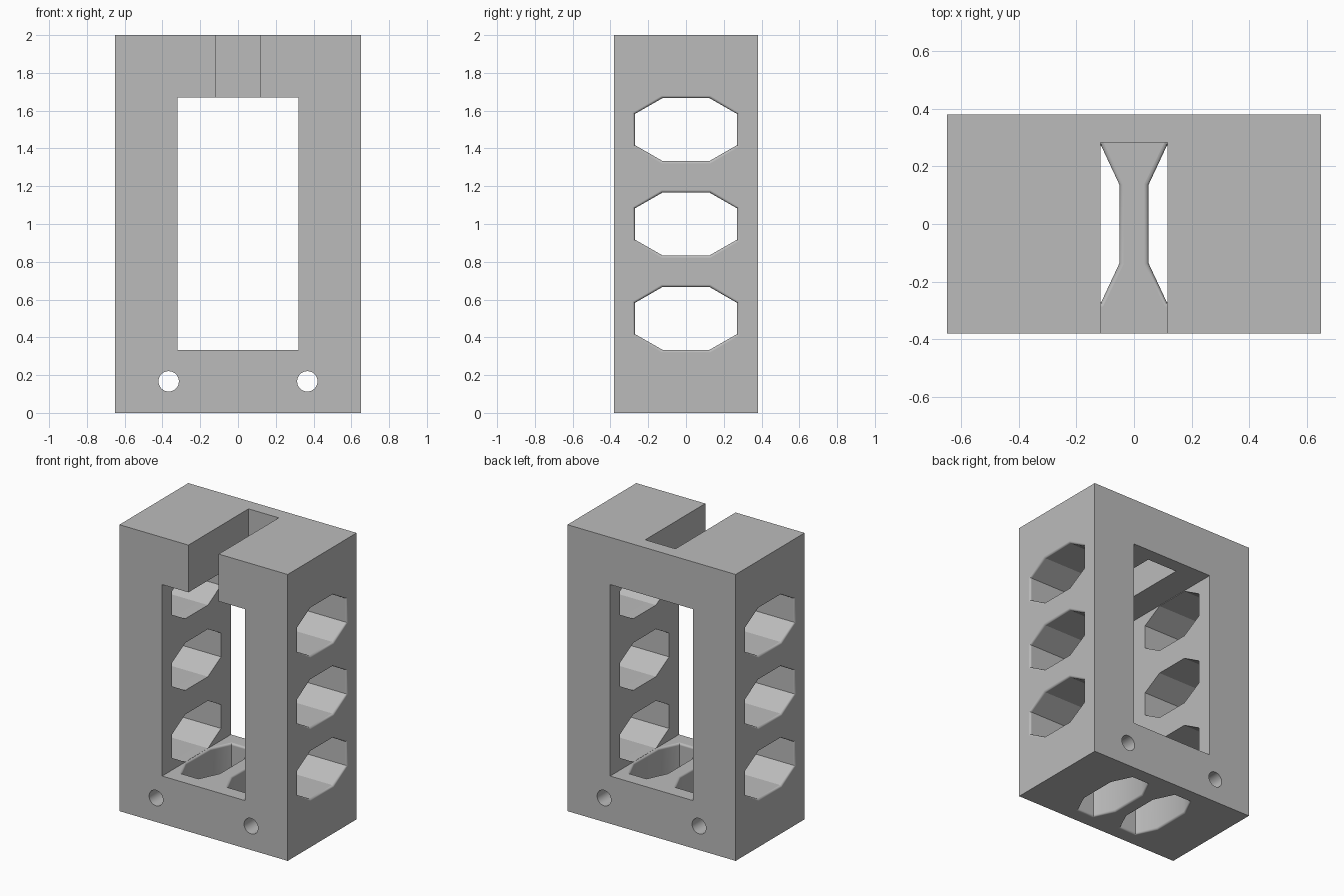
import bpy, bmesh, math
from mathutils import Vector

cube = bpy.data.objects.get("Cube")
if cube:
    bpy.data.objects.remove(cube, do_unlink=True)

grey = bpy.data.materials.new("plain grey")
grey.use_nodes = True
grey.diffuse_color = (0.5, 0.5, 0.5, 1)
grey.node_tree.nodes["Principled BSDF"].inputs["Base Color"].default_value = (0.5, 0.5, 0.5, 1)

ROUND = 0.014   # edge rounding on the eight-sided windows
OVER = 0.02     # how far cutters poke past a surface


def add_object(name, bm):
    bmesh.ops.recalc_face_normals(bm, faces=bm.faces)
    mesh = bpy.data.meshes.new(name)
    bm.to_mesh(mesh)
    bm.free()
    mesh.materials.append(grey)
    obj = bpy.data.objects.new(name, mesh)
    bpy.context.collection.objects.link(obj)
    return obj


def box(name, low, high):
    low, high = Vector(low), Vector(high)
    bm = bmesh.new()
    bmesh.ops.create_cube(bm, size=1)
    for v in bm.verts:
        v.co = (low + high) / 2 + v.co * (high - low)
    return add_object(name, bm)


def screw_hole(x, z):
    bm = bmesh.new()
    bmesh.ops.create_cone(bm, cap_ends=True, segments=32, radius1=0.054, radius2=0.054, depth=1)
    for v in bm.verts:
        v.co = (v.co.x + x, v.co.z, v.co.y + z)
    return add_object("screw_hole_cutter", bm)


def window(start, end, half_long, half_wide, corner_long, place, round_end):
    """Eight-sided cutter from start to end, flared where the rim is rounded."""
    arc = [math.radians(a) for a in (90, 67.5, 45, 22.5, 0)]
    flare = [(ROUND * (1 - math.sin(t)), ROUND * (1 - math.cos(t))) for t in arc]
    rings = [(start - OVER, ROUND)] + [(start + d, f) for d, f in flare]
    if round_end:
        rings += [(end - d, f) for d, f in reversed(flare)] + [(end + OVER, ROUND)]
    else:
        rings.append((end + OVER, 0))
    bm = bmesh.new()
    loops = []
    for depth, f in rings:
        a, b = half_long + f, half_wide + f
        c, d = corner_long + f * 0.3, half_wide / 2 + f * 0.5
        outline = [(a, -d), (a, d), (c, b), (-c, b), (-a, d), (-a, -d), (-c, -b), (c, -b)]
        loops.append([bm.verts.new(place(u, v, depth)) for u, v in outline])
    for one, two in zip(loops, loops[1:]):
        for i in range(8):
            j = (i + 1) % 8
            bm.faces.new((one[i], one[j], two[j], two[i]))
    bm.faces.new(loops[0])
    bm.faces.new(loops[-1])
    return add_object("window_cutter", bm)


# Block, main opening and the slot in the top
housing = box("housing", (-0.65, -0.38, 0), (0.65, 0.38, 2))
cutters = [
    box("opening_cutter", (-0.32, -0.5, 0.333), (0.32, 0.5, 1.67)),
    box("slot_cutter", (-0.117, -0.5, 1.6), (0.117, 0.283, 2.1)),
]

for side in (-1, 1):
    # Screw holes through the corners
    cutters += [screw_hole(side * 0.367, z) for z in (0.167, 1.835)]
    # Three windows in each side wall
    for z in (0.5, 1.0, 1.5):
        cutters.append(window(-0.65, -0.32, 0.27, 0.166, 0.125,
                              lambda u, v, w: (-side * w, u, z + v), False))
    # Two windows in the floor
    cutters.append(window(0, 0.333, 0.272, 0.128, 0.135,
                          lambda u, v, w: (side * (0.178 + v), u, w), True))

# Cut everything out of the block
bpy.ops.object.select_all(action='DESELECT')
bpy.context.view_layer.objects.active = housing
housing.select_set(True)
for cutter in cutters:
    cutter.hide_render = True
    mod = housing.modifiers.new("cut", 'BOOLEAN')
    mod.operation = 'DIFFERENCE'
    mod.solver = 'EXACT'
    mod.object = cutter
    bpy.ops.object.modifier_apply(modifier=mod.name)
    bpy.data.objects.remove(cutter, do_unlink=True)

# Smooth rims, crisp corners
bpy.ops.object.shade_smooth_by_angle(angle=math.radians(25))
weighted = housing.modifiers.new("weighted_normals", 'WEIGHTED_NORMAL')
weighted.keep_sharp = True
